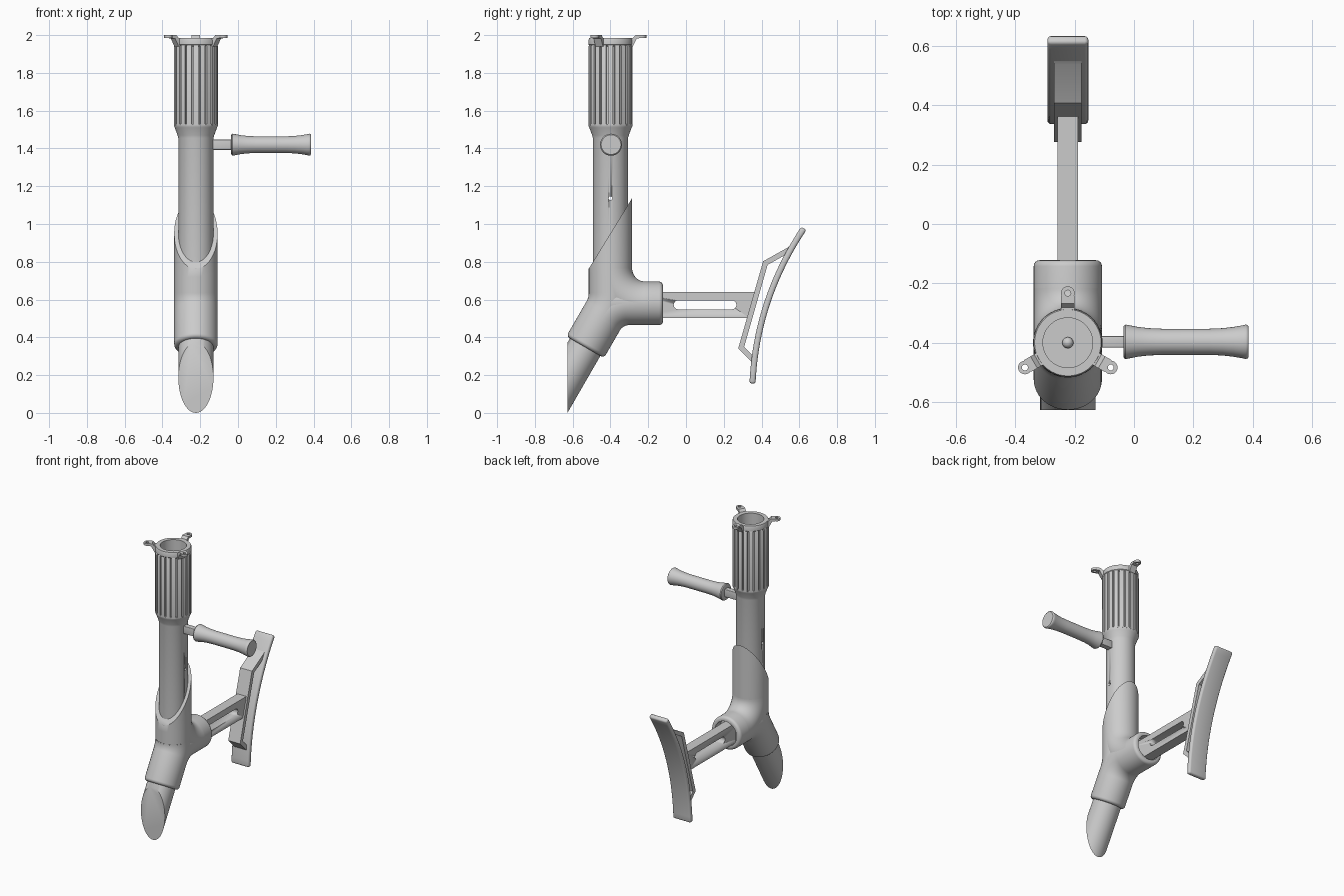
import bpy, bmesh
from math import pi, sin, cos, tan, acos, atan2, radians
from mathutils import Vector, Matrix

if "Cube" in bpy.data.objects:
    bpy.data.objects.remove(bpy.data.objects["Cube"])

CX, CY, JZ = -0.223, -0.40, 0.58          # main axis and branch joint height
J = Vector((CX, CY, JZ))
UP, BACK = Vector((0, 0, 1)), Vector((0, 1, 0))
LEG = Vector((0, -0.5, -0.866)).normalized()
SEG = 48


def finish(name, bm, bevel=0):
    bmesh.ops.remove_doubles(bm, verts=bm.verts, dist=1e-6) if not name.startswith("branch") else None
    bmesh.ops.recalc_face_normals(bm, faces=bm.faces)
    me = bpy.data.meshes.new(name)
    bm.to_mesh(me)
    bm.free()
    ob = bpy.data.objects.new(name, me)
    bpy.context.collection.objects.link(ob)
    bpy.ops.object.select_all(action='DESELECT')
    ob.select_set(True)
    bpy.context.view_layer.objects.active = ob
    if bevel:
        m = ob.modifiers.new("round", 'BEVEL')
        m.width, m.segments, m.limit_method = bevel, 3, 'ANGLE'
        m.angle_limit = radians(40)
        bpy.ops.object.modifier_apply(modifier=m.name)
    bpy.ops.object.shade_smooth_by_angle(angle=radians(35))
    return ob


def skin(bm, rings):
    for a, b in zip(rings, rings[1:]):
        n = len(a)
        for i in range(n):
            bm.faces.new((a[i], a[(i + 1) % n], b[(i + 1) % n], b[i]))


def lathe(bm, prof, origin, axis=UP, seg=SEG, caps=True, closed=False):
    """Revolve (radius, distance) points round an axis lying in the YZ plane."""
    rot = Matrix.Translation(origin) @ Matrix.Rotation(atan2(-axis.y, axis.z), 4, 'X')
    rings = [[bm.verts.new(rot @ Vector((r * cos(2 * pi * i / seg), r * sin(2 * pi * i / seg), d)))
              for i in range(seg)] for r, d in prof]
    skin(bm, rings + rings[:1] if closed else rings)
    if caps and not closed:
        bm.faces.new(rings[0])
        bm.faces.new(rings[-1])
    return rings


def elbow(bm, u, v, bend, r, steps=14):
    """Curved pipe tangent to two branches leaving the joint."""
    ang = acos(u.dot(v))
    c = J + (u + v).normalized() * bend / sin(ang / 2)
    t = bend / tan(ang / 2)
    a, b = (J + u * t - c).normalized(), (J + v * t - c).normalized()
    rings = []
    for k in range(steps + 1):
        d = a.slerp(b, k / steps)
        rings.append([bm.verts.new(c + d * (bend + r * sin(2 * pi * i / SEG)) + Vector((r * cos(2 * pi * i / SEG), 0, 0)))
                      for i in range(SEG)])
    skin(bm, rings)


def prism(bm, outline, width, mat=None):
    """Extrude a (y, z) outline symmetrically along x."""
    mat = mat or Matrix.Translation((CX, 0, 0))
    sides = [[bm.verts.new(mat @ Vector((x, y, z))) for y, z in outline] for x in (-width / 2, width / 2)]
    skin(bm, sides)
    for s in sides:
        bm.faces.new(s)


def ribbon(path, t):
    """Thick outline of an open path."""
    p = [Vector(q) for q in path]
    left, right = [], []
    for i, q in enumerate(p):
        d0 = (q - p[max(i - 1, 0)] if i else p[1] - q).normalized()
        d1 = (p[i + 1] - q if i < len(p) - 1 else q - p[i - 1]).normalized()
        n = Vector((-(d0 + d1).y, (d0 + d1).x)).normalized()
        n *= t / 2 / n.dot(Vector((-d1.y, d1.x)))
        left.append(q + n)
        right.append(q - n)
    return left + right[::-1]


def cut(ob, bm):
    tool = finish("cutter", bm)
    tool.hide_render = True
    m = ob.modifiers.new("cut", 'BOOLEAN')
    m.operation, m.object, m.solver = 'DIFFERENCE', tool, 'EXACT'
    bpy.context.view_layer.objects.active = ob
    bpy.ops.object.modifier_apply(modifier=m.name)
    bpy.data.objects.remove(tool)


# main tube with flared collar and hollow socket
base = Vector((CX, CY, 0))
bm = bmesh.new()
lathe(bm, [(.093, .6), (.093, 1.455), (.097, 1.47), (.112, 1.51), (.117, 1.52), (.117, 1.53), (.106, 1.53),
           (.106, 1.94), (.116, 1.95), (.116, 1.975), (.112, 1.985), (.084, 1.985), (.084, 1.60)], base)
tube = finish("main_tube", bm)
bm = bmesh.new()
lathe(bm, [(.01, -.2), (.01, .2)], Vector((CX, CY, 1.137)), UP, 16)
bmesh.ops.rotate(bm, verts=bm.verts, cent=(CX, CY, 1.137), matrix=Matrix.Rotation(pi / 2, 3, 'Y'))
cut(tube, bm)

# pin at the bottom of the socket
bm = bmesh.new()
bmesh.ops.create_uvsphere(bm, u_segments=16, v_segments=10, radius=.019, matrix=Matrix.Translation((CX, CY, 1.605)))
finish("socket_pin", bm)

# grip ribs
bm = bmesh.new()
for k in range(20):
    m = Matrix.Translation(base) @ Matrix.Rotation(2 * pi * k / 20, 4, 'Z')
    prism(bm, [(.10, 1.522), (.117, 1.522), (.117, 1.94), (.111, 1.95), (.10, 1.95)], .026, m)
finish("grip_ribs", bm)

# three mounting lugs on the rim
bm = bmesh.new()
for k in range(3):
    rot = Matrix.Rotation(2 * pi * k / 3, 4, 'Z')
    prism(bm, [(.10, 1.935), (.118, 1.94), (.14, 1.982), (.157, 1.984), (.157, 2.0), (.132, 2.0), (.118, 1.984), (.10, 1.984)],
          .046, Matrix.Translation(base) @ rot)
    lathe(bm, [(.010, 1.984), (.023, 1.984), (.023, 2.0), (.010, 2.0)], base + rot @ Vector((0, .167, 0)), UP, 24, closed=True)
finish("mounting_lugs", bm)

# branched sleeve: slanted upright, leg, rear socket and blended elbows
R = .115
bm = bmesh.new()
rings = lathe(bm, [(R, JZ + .054), (R, .72), (R, .95)], base)
for v in rings[-1]:
    v.co.z += (v.co.y - CY) * 1.63
rnd = [(R - .02 + .02 * cos(a), .02 * sin(a)) for a in (0, pi / 8, pi / 4, 3 * pi / 8, pi / 2)]
lathe(bm, [(R, .05)] + [(r, .248 + d) for r, d in rnd], J, LEG)
lathe(bm, [(R, 0)] + [(r, .258 + d) for r, d in rnd] + [(.085, .278), (.085, .22)], J, BACK)
elbow(bm, UP, BACK, .185, R)
elbow(bm, LEG, BACK, .175, R)
elbow(bm, UP, LEG, .20, R)
finish("branched_sleeve", bm)

# slant-cut foot tube
bm = bmesh.new()
lathe(bm, [(.093, .15), (.093, .9)], J, LEG)
side = J + .093 * Vector((0, .866, -.5))
tip_y = side.y + LEG.y * side.z / -LEG.z
g = bm.verts[:] + bm.edges[:] + bm.faces[:]
res = bmesh.ops.bisect_plane(bm, geom=g, plane_co=(0, tip_y, 0), plane_no=(0, -1, 0), clear_outer=True)
bmesh.ops.holes_fill(bm, edges=[e for e in bm.edges if e.is_boundary], sides=0)
finish("foot_spike", bm)

# side handle
bm = bmesh.new()
bmesh.ops.create_cube(bm, size=1, matrix=Matrix.Translation((-.09, CY + .003, 1.42)) @ Matrix.Diagonal((.14, .038, .054, 1)))
finish("handle_stem", bm, .004)
bm = bmesh.new()
lathe(bm, [(.05, 0), (.055, .002), (.058, .008), (.056, .02), (.050, .05), (.046, .085), (.044, .13), (.044, .29),
           (.046, .335), (.050, .37), (.055, .40), (.058, .413), (.056, .419), (.052, .422)], Vector((0, 0, 0)))
bm.transform(Matrix.Translation((-.036, CY + .003, 1.42)) @ Matrix.Rotation(pi / 2, 4, 'Y'))
finish("handle_grip", bm)

# slotted arm
bm = bmesh.new()
prism(bm, [(-.3, .502), (.335, .502), (.375, .64), (-.3, .64)], .07)
arm = finish("slotted_arm", bm)
bm = bmesh.new()
slot = [(y + .024 * cos(a + s), .572 + .024 * sin(a + s)) for y, s in ((.243, -pi / 2), (-.041, pi / 2))
        for a in [pi * k / 8 for k in range(9)]]
prism(bm, slot, .3)
cut(arm, bm)

# pad bracket
bm = bmesh.new()
prism(bm, ribbon([(.362, .275), (.292, .345), (.42, .793), (.545, .863), (.56, .877)], .028), .092)
finish("pad_bracket", bm)

# curved shoulder pad
ctrl = [Vector(q) for q in ((.352, .155), (.354, .60), (.624, .977))]
ctrl[1] = Vector((.372, .60))
path = [ctrl[0] * (1 - t) ** 2 + ctrl[1] * 2 * t * (1 - t) + ctrl[2] * t * t for t in [k / 20 for k in range(21)]]
bm = bmesh.new()
prism(bm, ribbon(path, .032), .138)
finish("curved_pad", bm, .012)
